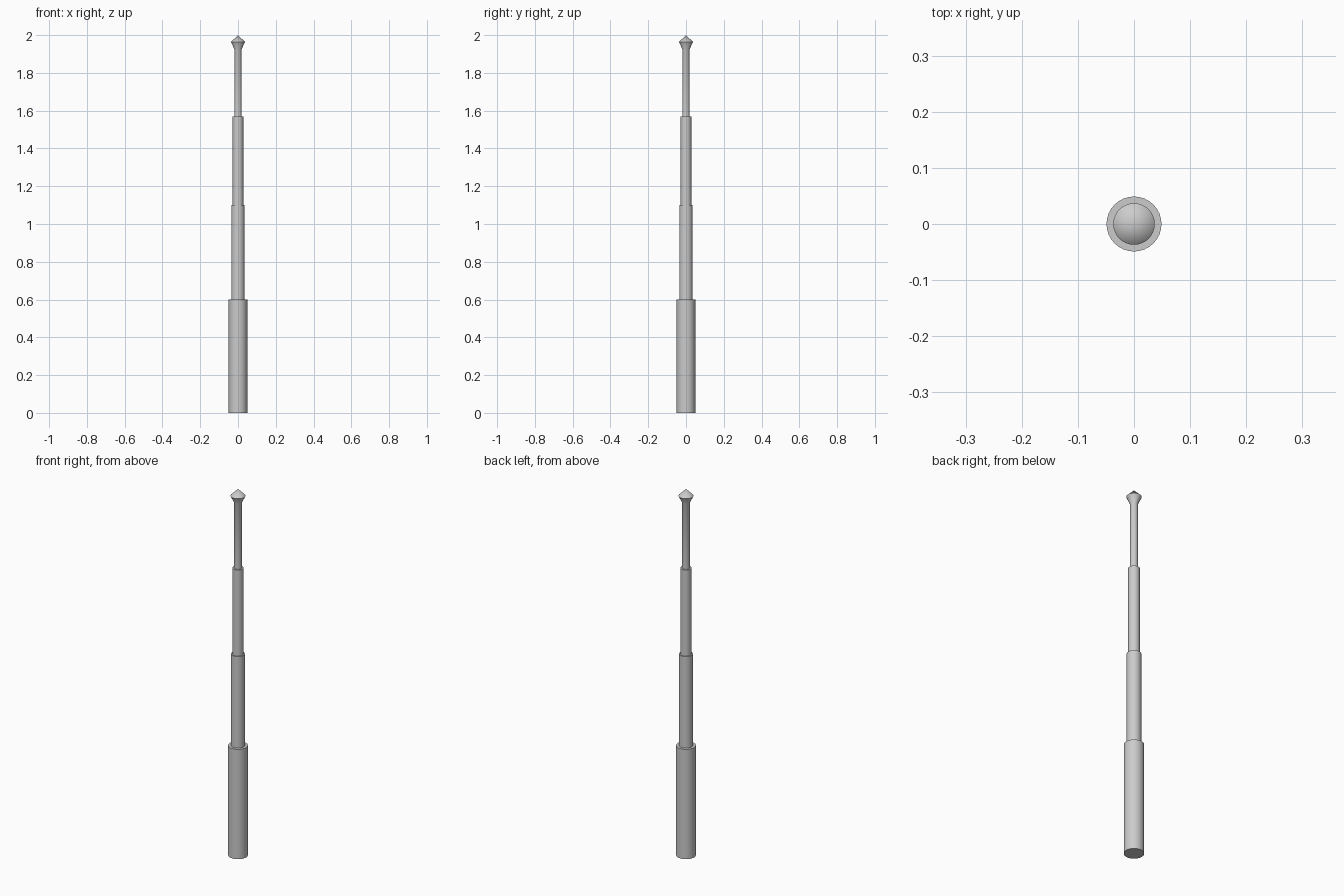
import bpy, bmesh, math

if "Cube" in bpy.data.objects:
    bpy.data.objects.remove(bpy.data.objects["Cube"])

SIDES = 32


def lathe(name, profile):
    """Spin a list of (radius, height) points around z; both ends are closed."""
    bm = bmesh.new()
    rings = []
    for r, z in profile:
        if r == 0:
            rings.append([bm.verts.new((0, 0, z))] * SIDES)
        else:
            rings.append([bm.verts.new((r * math.cos(2 * math.pi * i / SIDES),
                                        r * math.sin(2 * math.pi * i / SIDES), z))
                          for i in range(SIDES)])
    for low, high in zip(rings, rings[1:]):
        for i in range(SIDES):
            j = (i + 1) % SIDES
            bm.faces.new(dict.fromkeys((low[i], low[j], high[j], high[i])))
    for ring, (r, z) in ((rings[0][::-1], profile[0]), (rings[-1], profile[-1])):
        if r > 0:
            bm.faces.new(ring)
    bmesh.ops.recalc_face_normals(bm, faces=bm.faces)
    mesh = bpy.data.meshes.new(name)
    bm.to_mesh(mesh)
    bm.free()
    ob = bpy.data.objects.new(name, mesh)
    bpy.context.collection.objects.link(ob)
    bpy.ops.object.select_all(action='DESELECT')
    ob.select_set(True)
    bpy.context.view_layer.objects.active = ob
    bpy.ops.object.shade_smooth_by_angle(angle=math.radians(25))
    return ob


# Telescoping tubes, widest at the bottom
lathe("handle", [(0.049, 0), (0.049, 0.6)])
lathe("lower_tube", [(0.035, 0.6), (0.035, 1.1)])
lathe("middle_tube", [(0.028, 1.1), (0.028, 1.57)])

# Thin top tube flaring into the pointed tip
lathe("upper_tube_and_tip", [(0.019, 1.57), (0.019, 1.925), (0.037, 1.964), (0, 2.0)])
